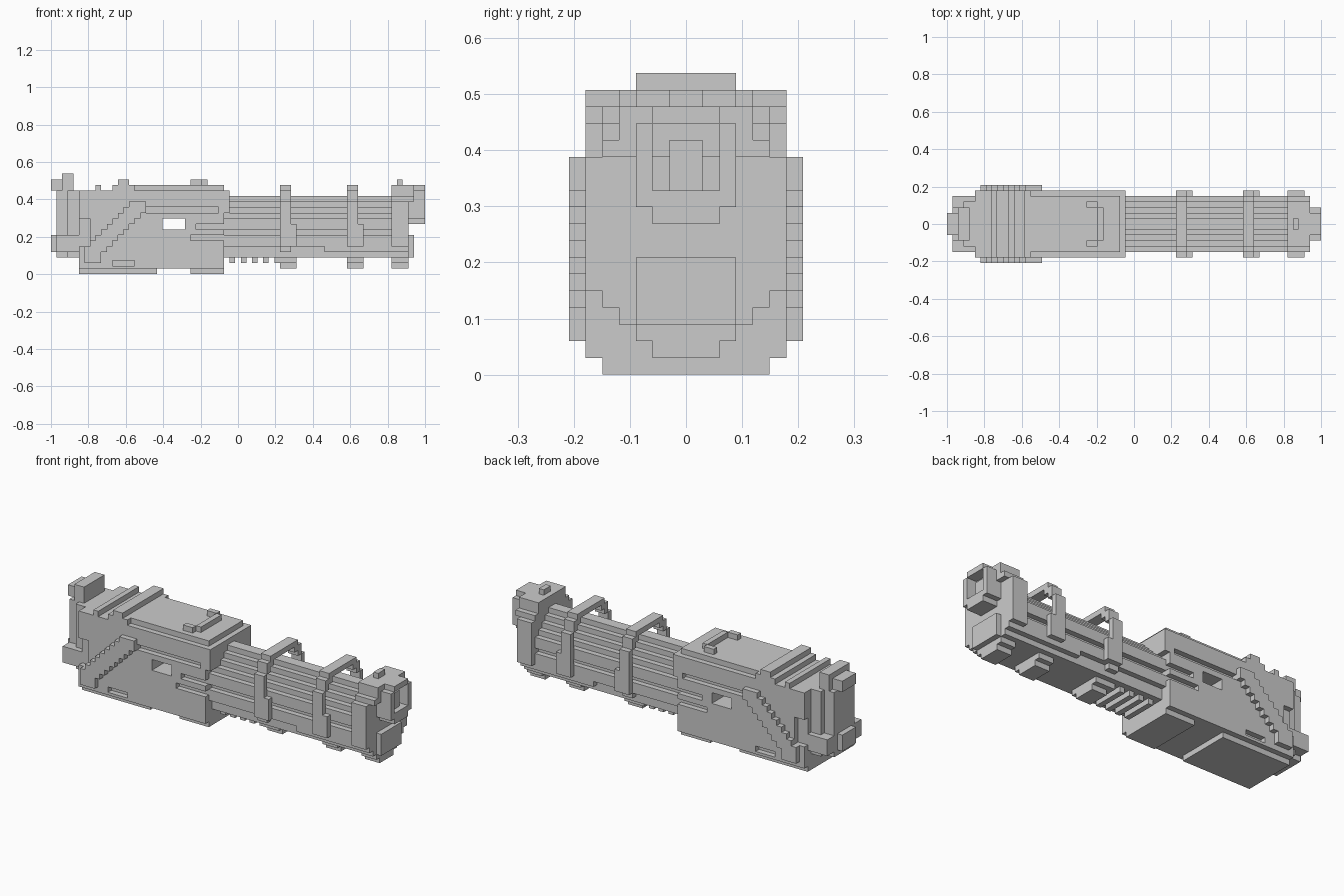
import bpy
import bmesh

U = 2 / 67  # one block

old = bpy.data.objects.get("Cube")
if old:
    bpy.data.objects.remove(old, do_unlink=True)

grey = bpy.data.materials.new("plain grey")
grey.use_nodes = True
COLOUR = (0.6, 0.6, 0.6, 1)
grey.diffuse_color = COLOUR
grey.node_tree.nodes["Principled BSDF"].inputs["Base Color"].default_value = COLOUR


def finish(name, bm):
    bmesh.ops.recalc_face_normals(bm, faces=bm.faces)
    mesh = bpy.data.meshes.new(name)
    bm.to_mesh(mesh)
    bm.free()
    mesh.materials.append(grey)
    obj = bpy.data.objects.new(name, mesh)
    bpy.context.collection.objects.link(obj)
    return obj


def box(bm, x0, x1, y0, y1, z0, z1):
    verts = bmesh.ops.create_cube(bm, size=1)["verts"]
    for v in verts:
        v.co.x = ((x0 + x1) / 2 + v.co.x * (x1 - x0)) * U - 1
        v.co.y = ((y0 + y1) / 2 + v.co.y * (y1 - y0)) * U
        v.co.z = ((z0 + z1) / 2 + v.co.z * (z1 - z0)) * U


def centred(name, boxes):
    """Boxes given as x0, x1, half width, z0, z1."""
    bm = bmesh.new()
    for x0, x1, w, z0, z1 in boxes:
        box(bm, x0, x1, -w, w, z0, z1)
    return finish(name, bm)


def paired(name, boxes):
    """Boxes given as x0, x1, inner y, outer y, z0, z1, mirrored across y."""
    bm = bmesh.new()
    for x0, x1, a, b, z0, z1 in boxes:
        box(bm, x0, x1, a, b, z0, z1)
        box(bm, x0, x1, -b, -a, z0, z1)
    return finish(name, bm)


def extrude_x(name, half, x0, x1, hole=None):
    """Mirrored y,z outline extruded along x, optionally as a hollow hoop."""
    bm = bmesh.new()
    outline = half + [(-y, z) for y, z in reversed(half)]
    rings = []
    for x in (x0, x1):
        rings.append([bm.verts.new((x * U - 1, y * U, z * U)) for y, z in outline])
    n = len(outline)
    for i in range(n):
        j = (i + 1) % n
        bm.faces.new((rings[0][i], rings[0][j], rings[1][j], rings[1][i]))
    for r in rings:
        bm.faces.new(r)
    obj = finish(name, bm)
    if hole:
        cutter = extrude_x(name + "_cutter", hole, x0 - 1, x1 + 1)
        cut(obj, cutter)
    return obj


def cut(obj, cutter):
    cutter.hide_render = True
    cutter.hide_viewport = True
    mod = obj.modifiers.new("cut", "BOOLEAN")
    mod.operation = "DIFFERENCE"
    mod.solver = "EXACT"
    mod.object = cutter


def steps(bands):
    """Turn (half width, bottom, top) bands into a stepped half outline."""
    out = []
    for w, z0, z1 in bands:
        out += [(w, z0), (w, z1)]
    return out


# Main housing, with window and side recesses cut in
housing = extrude_x("housing", [(6, 1), (6, 15)], 5, 31)
cut(housing, centred("window_cutter", [(20, 24, 9, 8, 10)]))
cut(housing, paired("recess_cutter", [
    (17, 30, 5, 9, 11, 12), (26, 33, 5, 9, 8, 9), (25, 33, 5, 9, 6, 7),
    (11, 15, 5, 9, 1.5, 2.5), (4, 7, 5, 9, 5, 10)]))
centred("housing_collar", [(31, 32, 6, 11, 15)])
centred("top_cover", [(15, 31, 5, 15, 16)])
centred("top_ribs", [(8, 9, 6, 15, 16), (11, 15, 6, 15, 16), (12, 14, 6, 16, 17)])
centred("base_plates", [(5, 19, 5, 0, 1), (25, 31, 5, 0, 1)])

# Stepped diagonal braces on both sides
paired("diagonal_braces",
       [(6 + k, 10 + k, 6, 7, 4 + k, 5 + k) for k in range(8)]
       + [(14, 17, 6, 7, 12, 13), (6, 9, 6, 7, 2, 4)])

# Rear grip block
centred("rear_column", [(1, 5, 3, 3, 15), (3, 5, 4, 3, 15), (0, 2, 2, 15, 17),
                        (2, 4, 3, 15, 18), (0, 1, 2, 4, 7)])
paired("rear_lugs", [(1, 5, 3, 5, 4, 7)])

# Rear sight
paired("sight_posts", [(25, 27, 3, 4, 16, 17)])
centred("sight_bar", [(27, 28, 3, 16, 17)])

# Fluted barrel cluster, stepped towards the top
BARREL = steps([(4, 3, 5), (5, 5, 7), (4, 7, 8), (5, 8, 10), (4, 10, 11),
                (3, 11, 12), (2, 12, 13), (1, 13, 14)])
extrude_x("barrel_cluster", BARREL, 31, 61)
paired("barrel_rails", [(49, 61, 4, 5, 4, 5)])
centred("under_teeth", [(x, x + 1, 3, 2, 3) for x in range(32, 42, 2)])

# Two hoops around the barrels
OUTER = steps([(2, 1, 2), (3, 2, 3), (4, 3, 4), (5, 4, 5), (6, 5, 13), (5, 13, 15), (4, 15, 16)])
INNER = steps([(3, 3, 4), (4, 4, 5), (5, 5, 13), (4, 13, 14), (3, 14, 15)])
for label, x in (("rear", 41), ("front", 53)):
    extrude_x(label + "_hoop", OUTER, x, x + 2, INNER)
    centred(label + "_hoop_foot", [(x, x + 3, 2, 1, 2), (x, x + 3, 3, 2, 3)])
    paired(label + "_hoop_sides", [(x + 2, x + 3, 5, 6, 5, 9)])

# Muzzle
END = steps([(2, 1, 2), (3, 2, 3), (4, 3, 4), (5, 4, 5), (6, 5, 13), (5, 13, 14), (4, 14, 16)])
extrude_x("muzzle_block", END, 61, 64)
centred("front_plate", [(64, 65, 3, 3, 7)])
centred("muzzle_cap", [(64, 65, 5, 13, 14), (64, 65, 4, 14, 16)])
centred("muzzle_frame", [(64, 67, 2, 9, 11), (64, 67, 2, 15, 16), (64, 66, 1, 11, 14)])
paired("muzzle_cheeks", [(64, 67, 2, 3, 10, 15)])
centred("front_sight", [(62, 63, 1, 16, 17)])
